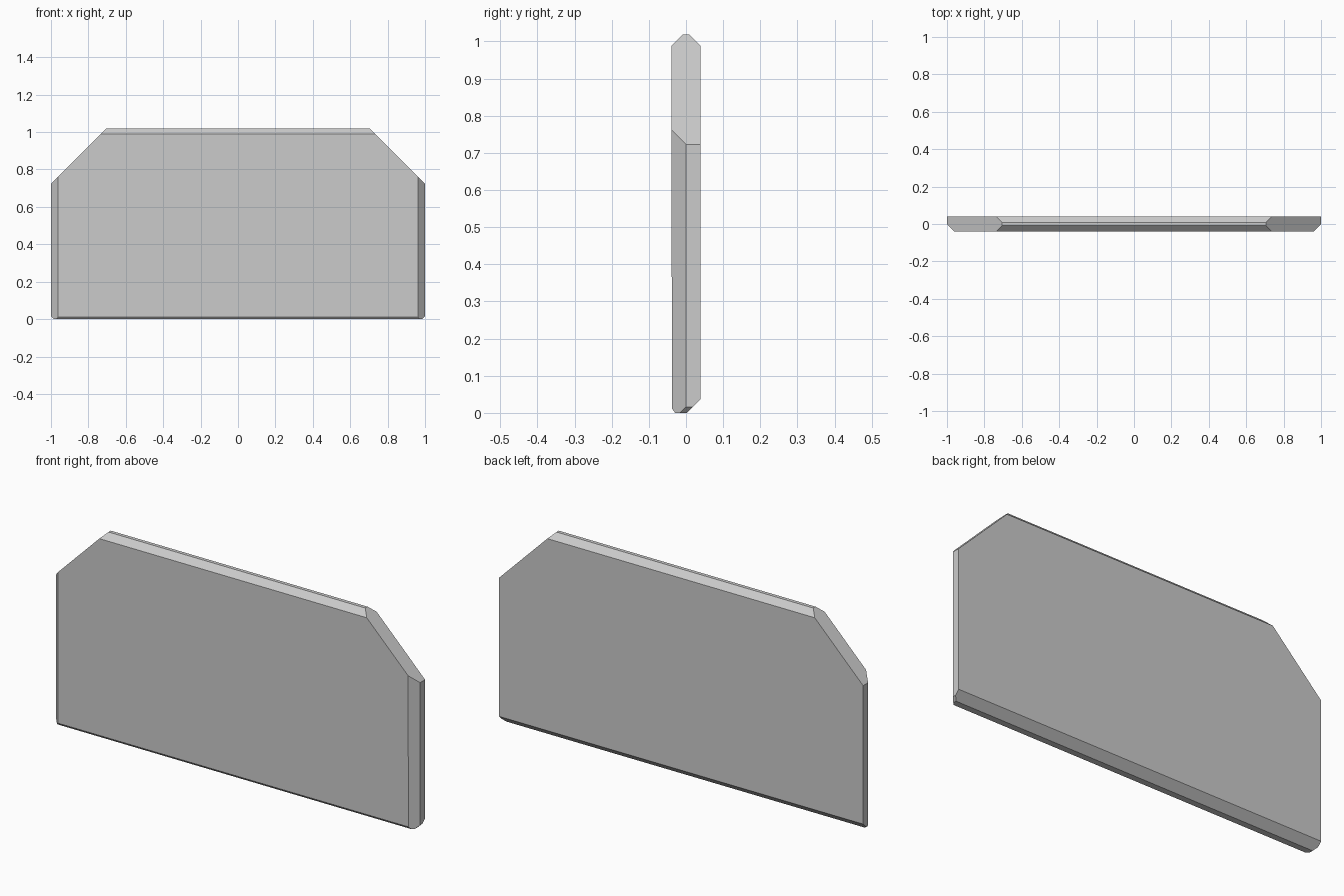
import bpy, bmesh
from mathutils import Vector

if "Cube" in bpy.data.objects:
    bpy.data.objects.remove(bpy.data.objects["Cube"])

# Side profile (y, z): chamfered top edge and chamfered bottom edge
profile = [(-0.038, 0.012), (-0.029, 0), (0.002, 0), (0.039, 0.036),
           (0.039, 0.989), (0.009, 1.018), (-0.009, 1.018), (-0.039, 0.989)]

bm = bmesh.new()
base = bm.faces.new([bm.verts.new((-1, y, z)) for y, z in profile])
ext = bmesh.ops.extrude_face_region(bm, geom=[base])
bmesh.ops.translate(bm, vec=(2, 0, 0),
                    verts=[v for v in ext["geom"] if isinstance(v, bmesh.types.BMVert)])


def slice_off(point, normal):
    """Cut away everything beyond the plane and cap the opening."""
    cut = bmesh.ops.bisect_plane(bm, geom=bm.verts[:] + bm.edges[:] + bm.faces[:],
                                 plane_co=Vector(point), plane_no=Vector(normal),
                                 dist=1e-6, clear_outer=True)
    edges = [e for e in cut["geom_cut"] if isinstance(e, bmesh.types.BMEdge)]
    bmesh.ops.holes_fill(bm, edges=edges, sides=0)


for s in (-1, 1):
    slice_off((s, 0, 0.723), (s, 0, 1))       # large sloped top corner
    slice_off((s, 0, 0), (s, -1, 0))          # front vertical bevel
    slice_off((s, 0, 0.016), (s, 0, -1))      # small bottom corner

bmesh.ops.recalc_face_normals(bm, faces=bm.faces[:])
mesh = bpy.data.meshes.new("wall_slab")
bm.to_mesh(mesh)
bm.free()
bpy.context.collection.objects.link(bpy.data.objects.new("wall_slab", mesh))
